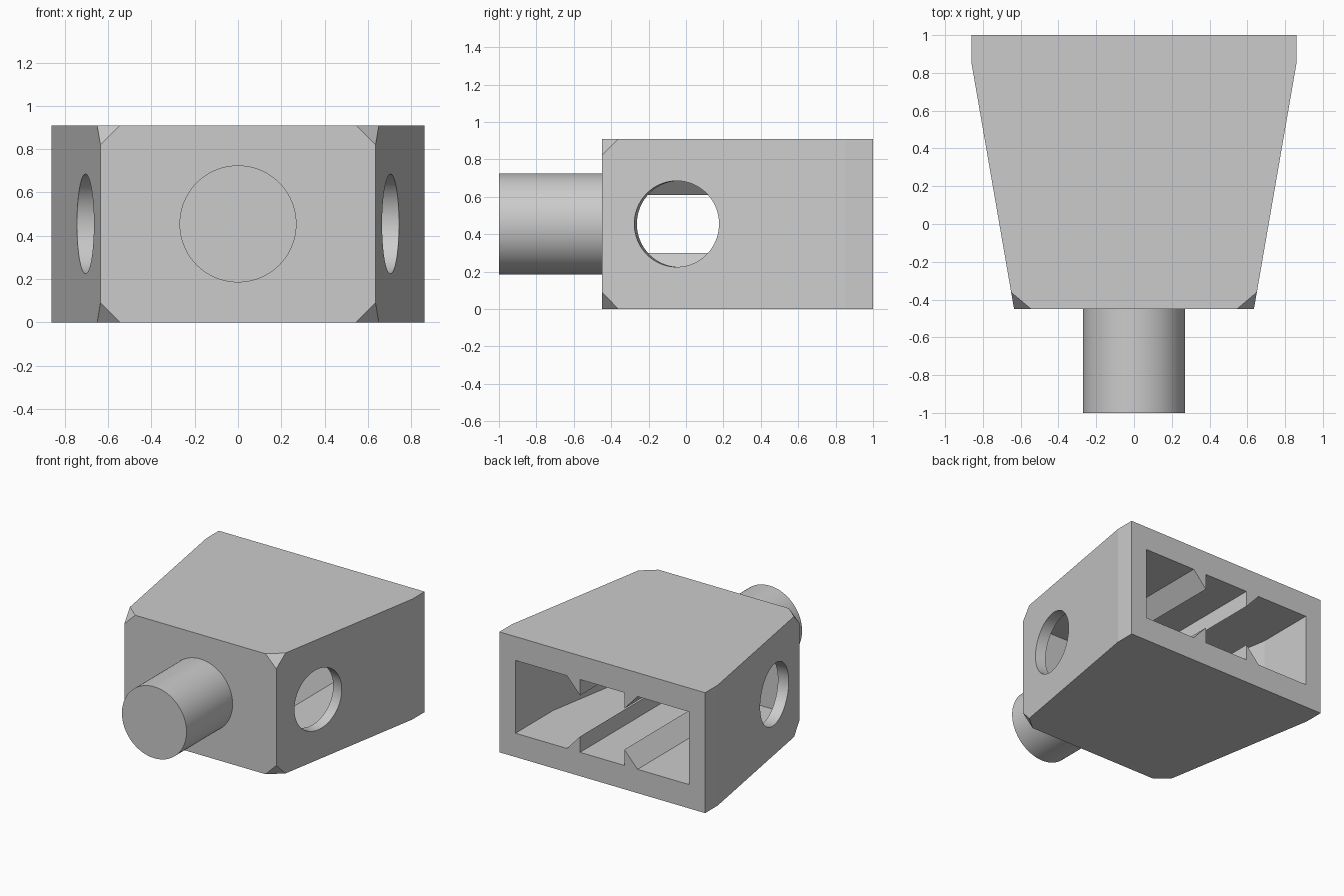
import bpy, bmesh, math
from mathutils import Matrix, Vector

cube = bpy.data.objects.get("Cube")
if cube:
    bpy.data.objects.remove(cube, do_unlink=True)

H = 0.91                                   # body height
MID = H / 2
TAPER = (0.86 - 0.635) / (0.85 + 0.45)     # side slope in plan

grey = bpy.data.materials.new("light_grey")
grey.use_nodes = True
grey.diffuse_color = (0.6, 0.6, 0.6, 1)
grey.node_tree.nodes["Principled BSDF"].inputs["Base Color"].default_value = (0.6, 0.6, 0.6, 1)


def make_object(name, bm):
    bmesh.ops.recalc_face_normals(bm, faces=bm.faces)
    mesh = bpy.data.meshes.new(name)
    bm.to_mesh(mesh)
    bm.free()
    mesh.materials.append(grey)
    ob = bpy.data.objects.new(name, mesh)
    bpy.context.collection.objects.link(ob)
    return ob


def prism(points, direction):
    """Extrude a closed outline of 3D points along a vector."""
    bm = bmesh.new()
    face = bm.faces.new([bm.verts.new(p) for p in points])
    new = bmesh.ops.extrude_face_region(bm, geom=[face])["geom"]
    bmesh.ops.translate(bm, vec=direction,
                        verts=[v for v in new if isinstance(v, bmesh.types.BMVert)])
    return bm


def mirrored(half, z):
    """Plan outline from its +x half."""
    return [(x, y, z) for x, y in half] + [(-x, y, z) for x, y in reversed(half)]


def cylinder(name, radius, depth, centre, axis):
    bm = bmesh.new()
    turn = Vector((0, 0, 1)).rotation_difference(Vector(axis)).to_matrix().to_4x4()
    bmesh.ops.create_cone(bm, cap_ends=True, segments=96, radius1=radius, radius2=radius,
                          depth=depth, matrix=Matrix.Translation(centre) @ turn)
    return make_object(name, bm)


def smooth(ob):
    bpy.ops.object.select_all(action='DESELECT')
    ob.select_set(True)
    bpy.context.view_layer.objects.active = ob
    bpy.ops.object.shade_smooth_by_angle(angle=math.radians(8))


def cut(ob, cutter):
    cutter.hide_render = True
    mod = ob.modifiers.new("cut", 'BOOLEAN')
    mod.operation, mod.solver, mod.object = 'DIFFERENCE', 'EXACT', cutter
    bpy.context.view_layer.objects.active = ob
    bpy.ops.object.modifier_apply(modifier=mod.name)
    bpy.data.objects.remove(cutter, do_unlink=True)


# Tapered body with the four front corners clipped
bm = prism(mirrored([(0.635, -0.45), (0.86, 0.85), (0.86, 1.0)], 0), (0, 0, H))
bmesh.ops.bevel(bm, geom=[v for v in bm.verts if v.co.y < -0.4], offset=0.09,
                offset_type='OFFSET', segments=1, profile=0.5, affect='VERTICES')
body = make_object("body", bm)

# Hollow pocket, open at the back
FRONT, BEND, LOW, HIGH, HALF = -0.33, 0.55, 0.18, 0.73, 0.725
pocket = [(HALF - (BEND - FRONT) * TAPER, FRONT), (HALF, BEND), (HALF, 1.1)]
cut(body, make_object("pocket_cutter", prism(mirrored(pocket, LOW), (0, 0, HIGH - LOW))))

# Round holes, square to the slanted sides
for s in (1, -1):
    centre = (s * (0.635 + 0.40 * TAPER), -0.05, MID)
    cut(body, cylinder("hole_cutter", 0.23, 0.3, centre, (s, -TAPER, 0)))
smooth(body)

# Wedge ribs along the pocket floor and ceiling
for side, s in (("left", 1), ("right", -1)):
    for level, base, tip in (("lower", LOW, 0.30), ("upper", HIGH, 0.61)):
        outline = [(s * 0.185, FRONT, base), (s * 0.295, FRONT, base), (s * 0.185, FRONT, tip)]
        make_object(f"{level}_{side}_rib", prism(outline, (0, 1.0 - FRONT, 0)))

# Front peg
peg = cylinder("front_peg", 0.27, 0.6, (0, -0.7, MID), (0, -1, 0))
smooth(peg)
